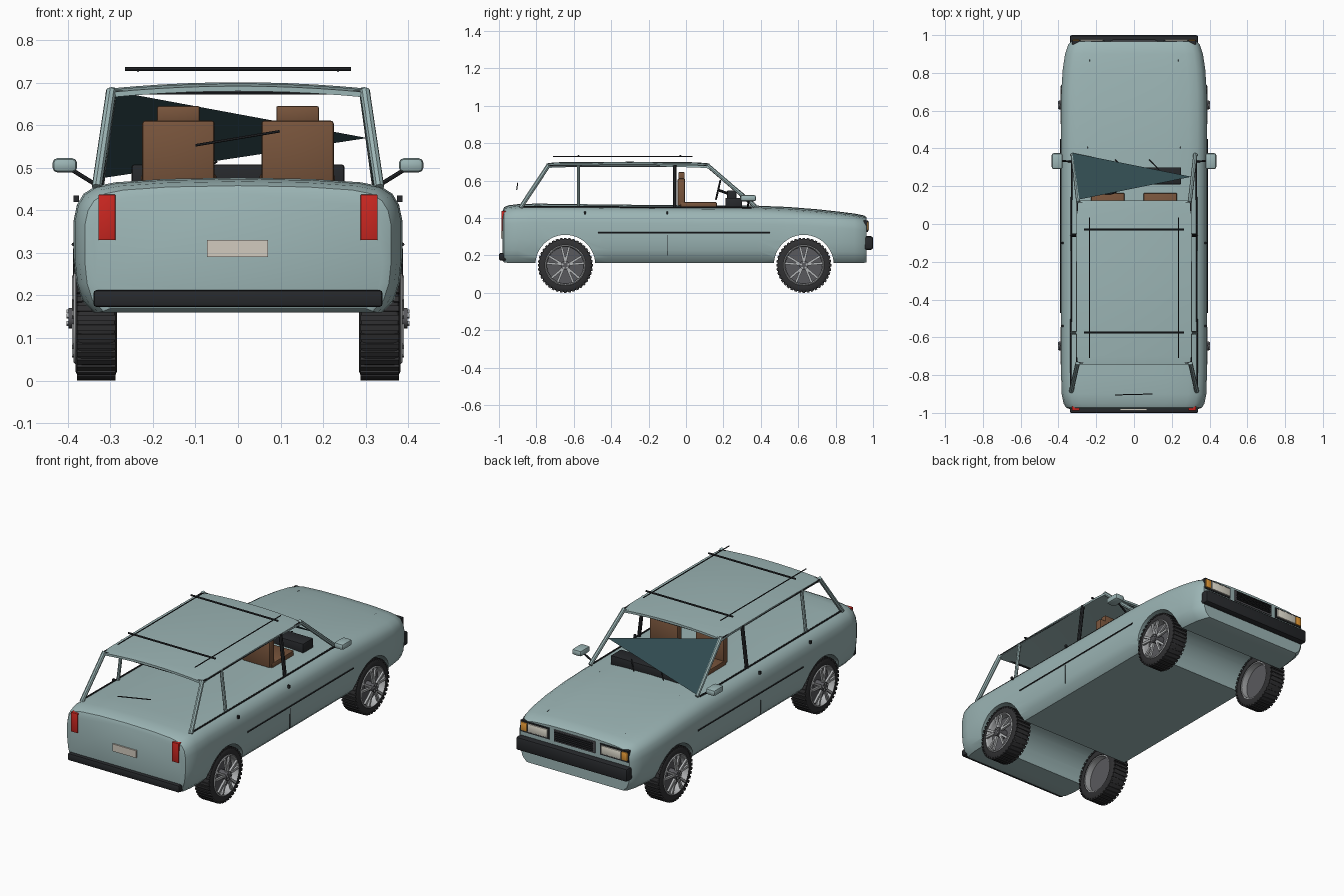
import bpy, bmesh, math
from mathutils import Vector, Matrix

if "Cube" in bpy.data.objects:
    bpy.data.objects.remove(bpy.data.objects["Cube"])

COL = {"paint": (0.33, 0.46, 0.46), "black": (0.02, 0.022, 0.025), "rubber": (0.03, 0.03, 0.032),
       "metal": (0.45, 0.46, 0.47), "dark_metal": (0.1, 0.1, 0.11), "leather": (0.19, 0.09, 0.045),
       "red": (0.6, 0.02, 0.015), "orange": (0.85, 0.35, 0.04), "lamp": (0.75, 0.72, 0.62),
       "plate": (0.65, 0.6, 0.52), "glass": (0.03, 0.07, 0.08)}
MATS = {}


def mat(key):
    if key not in MATS:
        MATS[key] = bpy.data.materials.new(key)
        MATS[key].diffuse_color = (*COL[key], 1)
    return MATS[key]


def finish(name, bm, col, smooth=True):
    bmesh.ops.recalc_face_normals(bm, faces=bm.faces)
    me = bpy.data.meshes.new(name)
    bm.to_mesh(me)
    bm.free()
    ob = bpy.data.objects.new(name, me)
    bpy.context.collection.objects.link(ob)
    me.materials.append(mat(col))
    if smooth:
        shade(ob)
    return ob


def shade(ob):
    bpy.ops.object.select_all(action='DESELECT')
    ob.select_set(True)
    bpy.context.view_layer.objects.active = ob
    bpy.ops.object.shade_smooth_by_angle(angle=math.radians(35))


def box(name, lo, hi, col, bevel=0.0):
    """Box between two corners, optionally with rounded edges."""
    lo, hi = Vector(lo), Vector(hi)
    bm = bmesh.new()
    bmesh.ops.create_cube(bm, size=1, matrix=Matrix.Translation((lo + hi) / 2) @ Matrix.Diagonal((*(hi - lo), 1)))
    if bevel:
        bmesh.ops.bevel(bm, geom=bm.edges[:], offset=bevel, segments=2, affect='EDGES', profile=0.5)
    return finish(name, bm, col)


def pair(name, lo, hi, col, bevel=0.0):
    """The box on the +x side and its mirror image."""
    box(name + "_right", lo, hi, col, bevel)
    box(name + "_left", (-hi[0], lo[1], lo[2]), (-lo[0], hi[1], hi[2]), col, bevel)


def rod(name, a, b, r, col, sides=8):
    a, b = Vector(a), Vector(b)
    d = b - a
    m = Matrix.Translation((a + b) / 2) @ d.to_track_quat('Z', 'Y').to_matrix().to_4x4()
    bm = bmesh.new()
    bmesh.ops.create_cone(bm, cap_ends=True, segments=sides, radius1=r, radius2=r, depth=d.length, matrix=m)
    return finish(name, bm, col)


def loft(bm, rings, closed_rows=False):
    rows = [[bm.verts.new(p) for p in ring] for ring in rings]
    n = len(rows[0])
    for i in range(len(rows) if closed_rows else len(rows) - 1):
        a, b = rows[i], rows[(i + 1) % len(rows)]
        for j in range(n):
            bm.faces.new((a[j], a[(j + 1) % n], b[(j + 1) % n], b[j]))
    return rows


# Body: one half section scaled through stations (y, half width, top, bottom)
SECTION = [(0.45, .99), (.75, .965), (.87, .935), (.94, .88), (.98, .8), (1, .68),
           (1, .4), (.985, .22), (.95, .09), (.88, 0)]
STATIONS = [(-.98, .34, .44, .17), (-.972, .36, .458, .163), (-.95, .373, .468, .16), (-.9, .383, .474, .16),
            (-.8, .386, .477, .16), (-.4, .387, .472, .16), (.1, .387, .467, .16), (.38, .387, .466, .16),
            (.55, .387, .459, .16), (.7, .385, .447, .16), (.82, .377, .434, .16), (.9, .365, .424, .16),
            (.95, .348, .414, .16), (.966, .333, .404, .163)]
rings = []
for y, w, top, bot in STATIONS:
    half = [(w * fx, y, bot + (top - bot) * fz) for fx, fz in SECTION]
    rings.append([(0, y, top)] + half + [(0, y, bot)] + [(-x, yy, z) for x, yy, z in reversed(half)])
bm = bmesh.new()
rows = loft(bm, rings)
bm.faces.new(rows[0])
bm.faces.new(rows[-1])
body = finish("body", bm, "paint", False)

# Wheel arches cut through the body
WHEEL_Y = (-.645, .63)
for y in WHEEL_Y:
    cutter = rod("arch_cutter", (-.6, y, .15), (.6, y, .15), .16, "paint", 48)
    cutter.hide_render = True
    mod = body.modifiers.new("arch", 'BOOLEAN')
    mod.operation, mod.solver, mod.object = 'DIFFERENCE', 'EXACT', cutter
    bpy.context.view_layer.objects.active = body
    bpy.ops.object.modifier_apply(modifier=mod.name)
    bpy.data.objects.remove(cutter)
shade(body)

# Roof: thin crowned panel
bm = bmesh.new()
rings = []
for y, dz in ((-.745, -.006), (-.7, 0), (-.3, .003), (.05, 0), (.125, -.006)):
    xs = [-.305 + .061 * i for i in range(11)]
    upper = [(x, y, .683 + dz + .015 * (1 - (x / .305) ** 2)) for x in xs]
    rings.append(upper + [(x, y, z - .012) for x, y, z in reversed(upper)])
rows = loft(bm, rings)
bm.faces.new(rows[0])
bm.faces.new(rows[-1])
finish("roof", bm, "paint")

# Pillars, gutters, belt trim, side mouldings, door seams and handles, mirrors
for s, side in ((1, "right"), (-1, "left")):
    rod("front_pillar_" + side, (s * .325, .37, .462), (s * .295, .115, .682), .011, "paint")
    rod("door_pillar_" + side, (s * .328, -.06, .455), (s * .3, -.06, .682), .01, "black")
    rod("rear_door_pillar_" + side, (s * .328, -.575, .455), (s * .3, -.575, .682), .009, "paint")
    rod("tail_pillar_" + side, (s * .332, -.885, .455), (s * .298, -.735, .682), .012, "paint")
    rod("roof_gutter_" + side, (s * .302, -.73, .678), (s * .3, .11, .678), .005, "black")
    rod("belt_trim_" + side, (s * .335, -.87, .461), (s * .33, .35, .456), .004, "black")
    rod("side_moulding_" + side, (s * .387, -.47, .32), (s * .387, .45, .32), .004, "black")
    rod("door_seam_" + side, (s * .386, -.1, .2), (s * .386, -.1, .31), .002, "black", 6)
    rod("hood_seam_" + side, (s * .245, .4, .456), (s * .235, .87, .42), .002, "black", 6)
    for y in (-.54, -.1):
        box("door_handle_" + side, (s * .38 - .006, y - .005, .42), (s * .38 + .006, y + .005, .435), "black")
    rod("mirror_stalk_" + side, (s * .33, .33, .458), (s * .39, .335, .495), .005, "black")
    rod("roof_rack_rail_" + side, (s * .235, -.71, .728), (s * .235, .035, .728), .003, "black", 6)
pair("mirror", (.378, .29, .489), (.436, .375, .523), "paint", .012)
rod("roof_gutter_rear", (-.29, -.735, .677), (.29, -.735, .677), .005, "black")
rod("windshield_top_trim", (-.29, .115, .677), (.29, .115, .677), .005, "paint")
rod("roof_rack_bar_front", (-.265, -.03, .732), (.265, -.03, .732), .005, "black")
rod("roof_rack_bar_rear", (-.265, -.575, .732), (.265, -.575, .732), .005, "black")

# Windshield pane
bm = bmesh.new()
bm.faces.new([bm.verts.new(p) for p in ((-.325, .376, .475), (.304, .25, .57), (-.29, .13, .68))])
finish("windshield", bm, "glass", False)

# Wipers
rod("rear_wiper", (-.1, -.905, .553), (.098, -.9, .586), .003, "black", 6)
for x in (-.1, .08):
    rod("front_wiper", (x, .34, .48), (x + .05, .29, .515), .003, "black", 6)

# Bumpers, lights, grille, plate
box("rear_bumper", (-.34, -1, .173), (.34, -.96, .213), "black", .008)
box("front_bumper", (-.34, .94, .23), (.34, 1, .303), "black", .012)
pair("tail_light", (.288, -.987, .33), (.328, -.955, .437), "red", .002)
box("number_plate", (-.073, -.988, .29), (.07, -.975, .33), "plate")
box("grille_panel", (-.125, .955, .325), (.125, .972, .388), "dark_metal")
for i in range(5):
    z = .334 + i * .0105
    box("grille_slat", (-.115, .96, z), (.115, .978, z + .005), "black")
pair("headlight_frame", (.155, .95, .326), (.328, .971, .388), "black")
pair("headlight", (.163, .955, .334), (.285, .977, .38), "lamp", .004)
pair("turn_signal", (.289, .95, .334), (.325, .976, .38), "orange", .004)

# Seats
pair("seat_cushion", (.05, -.03, .455), (.228, .165, .486), "leather", .008)
pair("seat_back", (.055, -.045, .465), (.225, -.005, .611), "leather", .007)
pair("headrest", (.09, -.04, .608), (.19, -.008, .645), "leather", .004)

# Dashboard and steering wheel
box("dashboard", (-.25, .21, .45), (.25, .3, .508), "black", .006)
box("instrument_hood", (-.21, .22, .5), (-.08, .27, .548), "black", .006)
rod("steering_column", (-.145, .172, .55), (-.145, .24, .525), .007, "black")
tilt = Matrix.Translation((-.145, .172, .55)) @ Matrix.Rotation(math.radians(77), 4, 'X')
bm = bmesh.new()
rings = []
for i in range(28):
    a = math.tau * i / 28
    rings.append([tilt @ Vector(((.05 + .005 * math.cos(b)) * math.cos(a), (.05 + .005 * math.cos(b)) * math.sin(a),
                                 .005 * math.sin(b))) for b in [math.tau * k / 8 for k in range(8)]])
loft(bm, rings, True)
finish("steering_wheel", bm, "black")
for a in (0, 2.1, 4.2):
    rod("steering_spoke", tilt @ Vector((0, 0, 0)), tilt @ Vector((.05 * math.cos(a), .05 * math.sin(a), 0)), .003, "black", 6)


# Wheels: lathed tyre and rim (closed profiles of x, radius), tread blocks, split spokes
def lathe(name, profile, s, y, col):
    bm = bmesh.new()
    rings = [[(s * x, y + r * math.cos(a), .147 + r * math.sin(a)) for x, r in profile]
             for a in [math.tau * i / 48 for i in range(48)]]
    loft(bm, rings, True)
    return finish(name, bm, col)


TYRE = [(.287, .104), (.284, .125), (.29, .138), (.3, .142), (.366, .142), (.376, .138), (.382, .125), (.38, .104)]
RIM = [(.29, .106), (.29, .098), (.372, .098), (.38, .1), (.386, .104), (.382, .109), (.372, .108)]
for s in (1, -1):
    for y in WHEEL_Y:
        lathe("tyre", TYRE, s, y, "rubber")
        lathe("rim", RIM, s, y, "metal")
        rod("brake_disc", (s * .325, y, .147), (s * .345, y, .147), .099, "dark_metal", 40)
        rod("hub", (s * .34, y, .147), (s * .398, y, .147), .024, "dark_metal", 20)
        bm = bmesh.new()
        for i in range(40):
            m = (Matrix.Translation((s * .333, y, .147)) @ Matrix.Rotation(math.tau * i / 40, 4, 'X')
                 @ Matrix.Translation((0, 0, .142)) @ Matrix.Diagonal((.09, .014, .01, 1)))
            bmesh.ops.create_cube(bm, size=1, matrix=m)
        finish("tread", bm, "rubber", False)
        bm = bmesh.new()
        for i in range(5):
            for fork in (-.2, .2):
                turn = (Matrix.Translation((s * .384, y, .147)) @ Matrix.Rotation(math.tau * i / 5, 4, 'X'))
                a, b = Vector((0, 0, .015)), Vector((0, .1 * math.sin(fork), .1 * math.cos(fork)))
                m = (turn @ Matrix.Translation((a + b) / 2) @ (b - a).to_track_quat('Z', 'X').to_matrix().to_4x4()
                     @ Matrix.Diagonal((.012, .012, (b - a).length, 1)))
                bmesh.ops.create_cube(bm, size=1, matrix=m)
            nut = Matrix.Translation((s * .398, y, .147)) @ Matrix.Rotation(math.tau * i / 5, 4, 'X')
            bmesh.ops.create_cube(bm, size=.009, matrix=nut @ Matrix.Translation((0, 0, .016)))
        finish("wheel_spokes", bm, "metal", False)

for m in bpy.data.materials:
    if m.users and not m.is_grease_pencil:
        m.use_nodes = True
        m.node_tree.nodes["Principled BSDF"].inputs["Base Color"].default_value = m.diffuse_color
